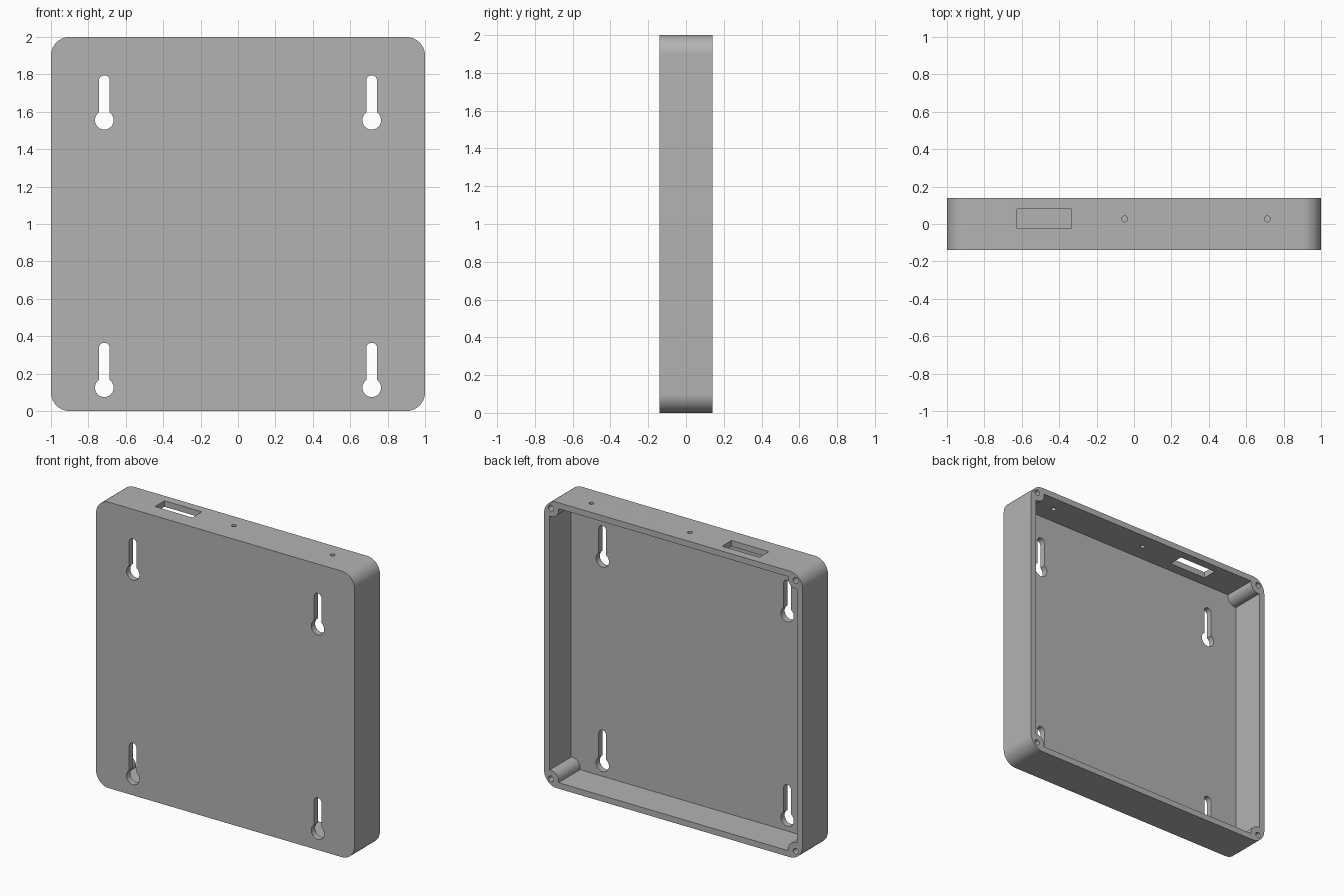
import bpy, bmesh, math
from mathutils import Vector

if "Cube" in bpy.data.objects:
    bpy.data.objects.remove(bpy.data.objects["Cube"])

D = 0.14        # half depth
WALL = 0.042    # wall and front plate thickness

grey = bpy.data.materials.new("plain_grey")
grey.diffuse_color = (0.45, 0.45, 0.45, 1)
grey.use_nodes = True
grey.node_tree.nodes["Principled BSDF"].inputs["Base Color"].default_value = grey.diffuse_color


def arc(cx, cz, r, a0, a1, n):
    return [(cx + r * math.cos(math.radians(a0 + (a1 - a0) * i / n)),
             cz + r * math.sin(math.radians(a0 + (a1 - a0) * i / n))) for i in range(n + 1)]


def circle(cx, cz, r, n=32):
    return arc(cx, cz, r, 0, 360, n)[:-1]


def rounded_square(half, r):
    k, pts = half - r, []
    for i, (sx, sz) in enumerate([(1, 1), (-1, 1), (-1, -1), (1, -1)]):
        pts += arc(sx * k, 1 + sz * k, r, i * 90, i * 90 + 90, 14)
    return pts


def keyhole(cx, cz, r=0.05, w=0.029, top=0.24):
    a = math.degrees(math.acos(w / r))
    return arc(cx, cz, r, 180 - a, 360 + a, 28) + arc(cx, cz + top - w, w, 0, 180, 14)


def prism(name, pts, lo, hi, axis="y"):
    """Extrude an outline along y (points are x,z) or along z (points are x,y)."""
    place = (lambda p: (p[0], lo, p[1])) if axis == "y" else (lambda p: (p[0], p[1], lo))
    bm = bmesh.new()
    face = bm.faces.new([bm.verts.new(place(p)) for p in pts])
    ext = bmesh.ops.extrude_face_region(bm, geom=[face])["geom"]
    step = Vector((0, hi - lo, 0)) if axis == "y" else Vector((0, 0, hi - lo))
    bmesh.ops.translate(bm, vec=step, verts=[g for g in ext if isinstance(g, bmesh.types.BMVert)])
    bmesh.ops.recalc_face_normals(bm, faces=bm.faces)
    me = bpy.data.meshes.new(name)
    bm.to_mesh(me)
    bm.free()
    ob = bpy.data.objects.new(name, me)
    bpy.context.collection.objects.link(ob)
    me.materials.append(grey)
    return ob


def cut(target, cutter):
    bpy.context.view_layer.objects.active = target
    m = target.modifiers.new("cut", "BOOLEAN")
    m.operation, m.solver, m.object = "DIFFERENCE", "EXACT", cutter
    bpy.ops.object.modifier_apply(modifier=m.name)
    bpy.data.objects.remove(cutter)


# Enclosure body, and a cavity that leaves round screw bosses in its corners
body = prism("enclosure", rounded_square(1.0, 0.1), -D, D)
cavity = prism("cavity_cutter", rounded_square(1 - WALL, 0.055), -D + WALL, D + 0.1)
corners = [(sx * 0.947, 1 + sz * 0.947) for sx in (-1, 1) for sz in (-1, 1)]
for x, z in corners:
    cut(cavity, prism("boss", circle(x, z, 0.06), -D, D + 0.2))
cut(body, cavity)

# Screw holes in the bosses
for x, z in corners:
    cut(body, prism("screw_hole", circle(x, z, 0.02, 20), -D + 0.08, D + 0.1))

# Wall-mount keyholes through the front plate
for x in (-0.715, 0.715):
    for z in (0.125, 1.555):
        cut(body, prism("keyhole", keyhole(x, z), -D - 0.1, 0))

# Connector slot and two small holes in the top wall
cut(body, prism("slot", [(-0.625, -0.025), (-0.335, -0.025), (-0.335, 0.08), (-0.625, 0.08)],
                1.8, 2.1, "z"))
for x in (-0.05, 0.713):
    cut(body, prism("pin_hole", circle(x, 0.027, 0.016, 20), 1.8, 2.1, "z"))

bpy.ops.object.select_all(action="DESELECT")
body.select_set(True)
bpy.context.view_layer.objects.active = body
bpy.ops.object.shade_smooth_by_angle(angle=math.radians(30))
